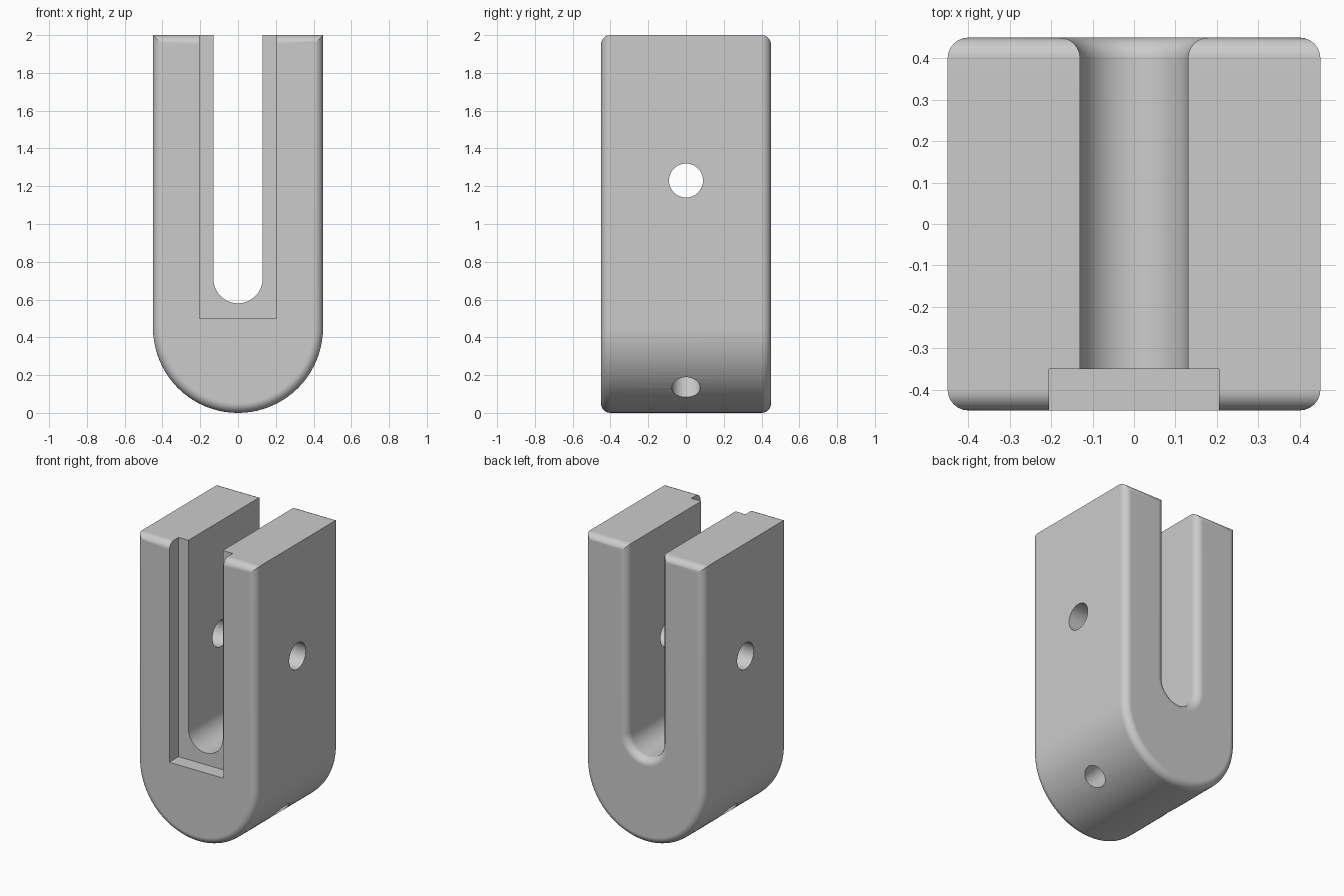
import bpy, bmesh, math
from mathutils import Matrix, Vector

old = bpy.data.objects.get("Cube")
if old:
    bpy.data.objects.remove(old)

HALF = 0.45          # half width, half depth and outer radius
HEIGHT = 2.0
SLOT = 0.13          # slot half width and radius
SLOT_Z = 0.71        # centre of the slot's round bottom
FILLET = 0.05

grey = bpy.data.materials.new("plain grey")
grey.use_nodes = True
grey.diffuse_color = (0.6, 0.6, 0.6, 1)
grey.node_tree.nodes["Principled BSDF"].inputs["Base Color"].default_value = (0.6, 0.6, 0.6, 1)


def make_object(name, bm):
    bmesh.ops.recalc_face_normals(bm, faces=bm.faces)
    mesh = bpy.data.meshes.new(name)
    bm.to_mesh(mesh)
    bm.free()
    mesh.materials.append(grey)
    obj = bpy.data.objects.new(name, mesh)
    bpy.context.collection.objects.link(obj)
    return obj


def lower_arc(radius, z, steps):
    """Half circle from the -x side through the bottom to the +x side."""
    angles = [math.pi * (1 + i / steps) for i in range(steps + 1)]
    return [(radius * math.cos(a), z + radius * math.sin(a)) for a in angles]


def cylinder_cutter(name, radius, start, end):
    bm = bmesh.new()
    axis = Vector(end) - Vector(start)
    turn = axis.to_track_quat('Z', 'Y').to_matrix().to_4x4()
    place = Matrix.Translation((Vector(start) + Vector(end)) / 2) @ turn
    bmesh.ops.create_cone(bm, cap_ends=True, segments=40, radius1=radius,
                          radius2=radius, depth=axis.length, matrix=place)
    return make_object(name, bm)


# U-shaped body: outer outline, then back down around the slot
outline = [(-HALF, HEIGHT)] + lower_arc(HALF, HALF, 40) + [(HALF, HEIGHT), (SLOT, HEIGHT)]
outline += lower_arc(SLOT, SLOT_Z, 24)[::-1] + [(-SLOT, HEIGHT)]
bm = bmesh.new()
face = bm.faces.new([bm.verts.new((x, -HALF, z)) for x, z in outline])
extruded = bmesh.ops.extrude_face_region(bm, geom=[face])["geom"]
bmesh.ops.translate(bm, vec=(0, 2 * HALF, 0),
                    verts=[v for v in extruded if isinstance(v, bmesh.types.BMVert)])
# Rounded rims on the front and back faces
rims = [e for e in bm.edges if abs(e.verts[0].co.y - e.verts[1].co.y) < 1e-5]
bmesh.ops.bevel(bm, geom=rims, offset=FILLET, segments=6, profile=0.5, affect='EDGES')
body = make_object("clevis_body", bm)

# Rectangular recess in the front
bm = bmesh.new()
bmesh.ops.create_cube(bm, size=1, matrix=Matrix.Translation((0, -0.6, 1.5))
                      @ Matrix.Diagonal((0.41, 0.5, 2.0, 1)))
cutters = [make_object("recess_cutter", bm)]

# Cross pin hole, and two slanted holes meeting under the slot
cutters.append(cylinder_cutter("pin_hole_cutter", 0.09, (-1, 0, 1.23), (1, 0, 1.23)))
for side, label in ((1, "left"), (-1, "right")):
    cutters.append(cylinder_cutter(label + "_slanted_hole_cutter", 0.075,
                                   (side * 0.5, 0, HALF - 0.5), (0, 0, HALF)))

bpy.ops.object.select_all(action='DESELECT')
bpy.context.view_layer.objects.active = body
body.select_set(True)
for cutter in cutters:
    mod = body.modifiers.new(cutter.name, 'BOOLEAN')
    mod.operation = 'DIFFERENCE'
    mod.solver = 'EXACT'
    mod.object = cutter
    bpy.ops.object.modifier_apply(modifier=mod.name)
    bpy.data.objects.remove(cutter)

# Smooth fillets with flat large faces
bpy.ops.object.shade_smooth_by_angle(angle=math.radians(30))
weighted = body.modifiers.new("flat_faces", 'WEIGHTED_NORMAL')
weighted.keep_sharp = True
